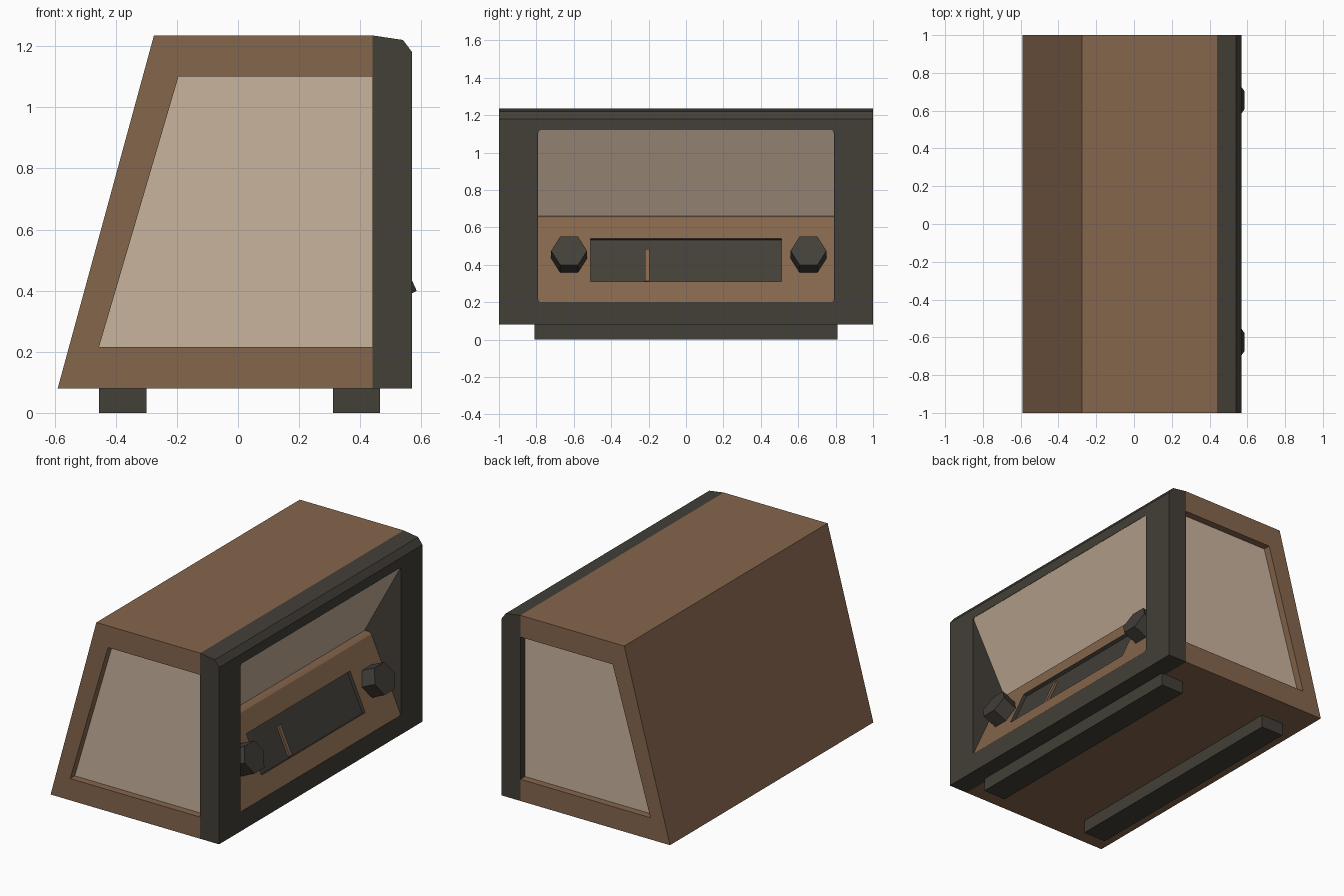
import bpy, bmesh, math
from mathutils import Matrix, Vector

if "Cube" in bpy.data.objects:
    bpy.data.objects.remove(bpy.data.objects["Cube"])


def material(name, rgb):
    m = bpy.data.materials.new(name)
    m.diffuse_color = (*rgb, 1)
    m.use_nodes = True
    m.node_tree.nodes["Principled BSDF"].inputs["Base Color"].default_value = m.diffuse_color
    return m


BROWN = material("brown_wood", (0.235, 0.132, 0.073))
DARK = material("dark_trim", (0.056, 0.050, 0.040))
BEIGE = material("beige_cloth", (0.59, 0.455, 0.337))

# Frame for side profiles: (x, z) drawn, extruded along y
SIDE = Matrix(((1, 0, 0, 0), (0, 0, 1, 0), (0, 1, 0, 0), (0, 0, 0, 1)))

# Frame lying on the sloped control panel: (y, up the slope), extruded outwards
P0, P1 = Vector((0.57, 0, 0.20)), Vector((0.365, 0, 0.65))
U = (P1 - P0).normalized()
N = Vector((U.z, 0, -U.x))
PANEL = Matrix.Translation(P0) @ Matrix(((0, U.x, N.x, 0), (1, 0, 0, 0),
                                         (0, U.z, N.z, 0), (0, 0, 0, 1)))


def prism(name, pts, d0, d1, mat, frame=SIDE):
    """Extrude a 2D profile from depth d0 to d1 in the given frame."""
    bm = bmesh.new()
    lo = [bm.verts.new(frame @ Vector((a, b, d0))) for a, b in pts]
    hi = [bm.verts.new(frame @ Vector((a, b, d1))) for a, b in pts]
    bm.faces.new(lo)
    bm.faces.new(hi)
    n = len(pts)
    for i in range(n):
        j = (i + 1) % n
        bm.faces.new((lo[i], lo[j], hi[j], hi[i]))
    bmesh.ops.recalc_face_normals(bm, faces=bm.faces)
    me = bpy.data.meshes.new(name)
    bm.to_mesh(me)
    bm.free()
    me.materials.append(mat)
    ob = bpy.data.objects.new(name, me)
    bpy.context.collection.objects.link(ob)
    return ob


def rect(a0, a1, b0, b1):
    return [(a0, b0), (a1, b0), (a1, b1), (a0, b1)]


def cut(ob, cutter):
    """Boolean difference, then discard the cutter."""
    mod = ob.modifiers.new("cut", 'BOOLEAN')
    mod.operation = 'DIFFERENCE'
    mod.solver = 'EXACT'
    mod.object = cutter
    bpy.context.view_layer.objects.active = ob
    bpy.ops.object.modifier_apply(modifier=mod.name)
    bpy.data.objects.remove(cutter)


# Wooden case: C-shaped band that leaves the side recesses open
prism("wooden_case", [(0.44, 0.08), (-0.59, 0.08), (-0.275, 1.235), (0.44, 1.235),
                      (0.44, 1.10), (-0.195, 1.10), (-0.455, 0.215), (0.44, 0.215)],
      -1, 1, BROWN)

# Recessed cloth panels on both sides
for s, label in ((-1, "front"), (1, "back")):
    prism(label + "_side_panel", [(0.44, 0.215), (-0.455, 0.215), (-0.195, 1.10), (0.44, 1.10)],
          s * 0.955, s * 0.91, BEIGE)

# Dark bezel with softly rounded opening
bezel = prism("bezel", [(0.44, 0.08), (0.57, 0.08), (0.57, 1.18), (0.54, 1.22), (0.44, 1.235)],
              -1, 1, DARK)
FACE = Matrix(((0, 0, 1, 0), (1, 0, 0, 0), (0, 1, 0, 0), (0, 0, 0, 1)))
r = 0.015
outline = []
for cy, cz, a0 in ((0.79 - r, 1.12 - r, 0), (-0.79 + r, 1.12 - r, 90),
                   (-0.79 + r, 0.20 + r, 180), (0.79 - r, 0.20 + r, 270)):
    for k in range(3):
        a = math.radians(a0 + 45 * k)
        outline.append((cy + r * math.cos(a), cz + r * math.sin(a)))
cut(bezel, prism("opening_cutter", outline, 0.3, 0.7, DARK, FACE))

# Dark cheeks closing the ends of the V-shaped recess
for s, label in ((-1, "left"), (1, "right")):
    prism(label + "_recess_cheek", [(0.44, 0.40), (0.44, 0.92), (0.28, 0.68), (0.28, 0.64)],
          s * 0.79, s * 0.81, DARK)

# Sloped speaker cloth leaning outwards to the top
prism("speaker_cloth", [(0.568, 1.12), (0.315, 0.655), (0.275, 0.655), (0.52, 1.12)],
      -0.79, 0.79, BEIGE)

# Control panel with a narrow shelf on top and a sunken dial
panel = prism("control_panel", [(0.568, 0.20), (P1.x, P1.z), (0.35, 0.66), (0.28, 0.66),
                                (0.28, 0.62), (0.47, 0.20)], -0.79, 0.79, BROWN)
cut(panel, prism("dial_cutter", rect(-0.51, 0.51, 0.121, 0.374), -0.022, 0.1, DARK, PANEL))
panel.data.materials.clear()
panel.data.materials.append(BROWN)
panel.data.materials.append(DARK)
for f in panel.data.polygons:
    c = f.center
    depth = (c - P0).dot(N)
    inside = abs(c.y) < 0.52 and 0.25 < c.z < 0.56 and -0.03 < depth < -0.004
    f.material_index = 1 if inside else 0

# Dial needle
prism("dial_needle", rect(-0.22, -0.195, 0.128, 0.315), -0.024, -0.008, BROWN, PANEL)

# Hexagonal knobs
for y, label in ((-0.625, "left"), (0.655, "right")):
    hexagon = [(y + 0.096 * math.cos(k * math.pi / 3), 0.258 + 0.096 * math.sin(k * math.pi / 3))
               for k in range(6)]
    prism(label + "_knob", hexagon, -0.01, 0.096, DARK, PANEL)

# Two long feet
for x0, x1, label in ((-0.455, -0.30, "rear"), (0.31, 0.465, "front")):
    prism(label + "_foot", rect(x0, x1, 0, 0.08), -0.81, 0.81, DARK)
